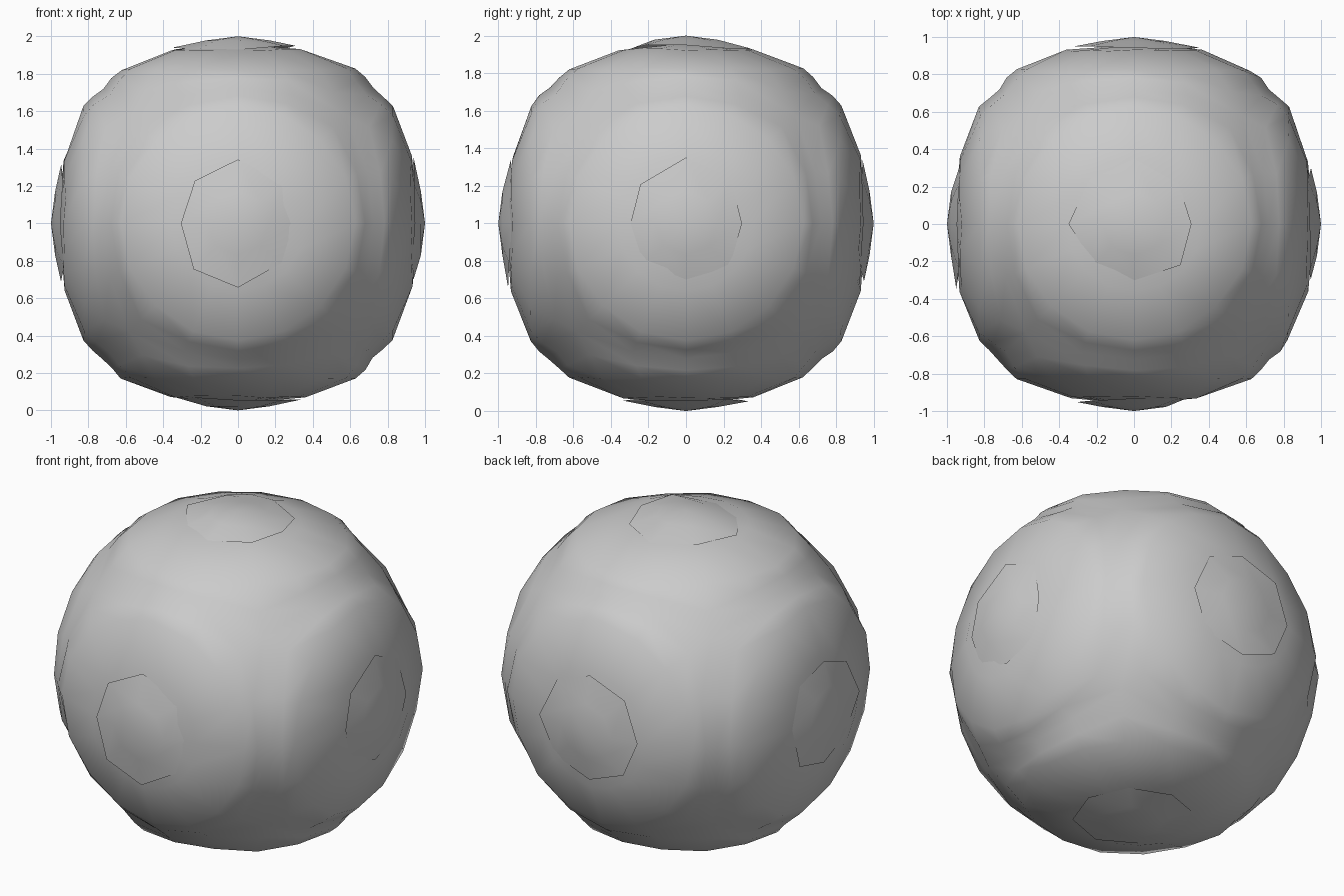
import bpy, bmesh, random
from math import sin, cos, pi
from mathutils import Vector, Matrix

random.seed(4)
cube = bpy.data.objects.get("Cube")
if cube:
    bpy.data.objects.remove(cube)

grey = bpy.data.materials.new("plain grey")
grey.use_nodes = True
colour = (0.6, 0.6, 0.6, 1)
grey.diffuse_color = colour
grey.node_tree.nodes["Principled BSDF"].inputs["Base Color"].default_value = colour

SIDES = 16
CENTRE = Vector((0, 0, 1))
# Rotations that carry the upward side to each of the six sides
TURNS = {
    "top": Matrix.Identity(3),
    "bottom": Matrix.Rotation(pi, 3, 'X'),
    "front": Matrix.Rotation(pi / 2, 3, 'X'),
    "back": Matrix.Rotation(-pi / 2, 3, 'X'),
    "left": Matrix.Rotation(pi / 2, 3, 'Y'),
    "right": Matrix.Rotation(-pi / 2, 3, 'Y'),
}


def ring(radius, height, count):
    return [Vector((radius * cos(2 * pi * i / count),
                    radius * sin(2 * pi * i / count), height)) for i in range(count)]


def add_dish(bm, tip, rings, turn):
    """Fan from a tip, then bands of quads between successive rings."""
    centre = bm.verts.new(turn @ Vector((0, 0, tip)))
    loops = [[bm.verts.new(turn @ p) for p in r] for r in rings]
    n = len(loops[0])
    for i in range(n):
        j = (i + 1) % n
        bm.faces.new((centre, loops[0][i], loops[0][j]))
        for a, b in zip(loops, loops[1:]):
            bm.faces.new((a[i], b[i], b[j], a[j]))


def make_object(name, bm, angle):
    mesh = bpy.data.meshes.new(name)
    bm.to_mesh(mesh)
    bm.free()
    ob = bpy.data.objects.new(name, mesh)
    bpy.context.collection.objects.link(ob)
    ob.location = CENTRE
    mesh.materials.append(grey)
    bpy.ops.object.select_all(action='DESELECT')
    ob.select_set(True)
    bpy.context.view_layer.objects.active = ob
    bpy.ops.object.shade_smooth_by_angle(angle=angle)


def border_ring():
    """Outline where one side meets its neighbours: square, bulged to a ball."""
    points = []
    for p in ring(1, 0, SIDES):
        reach = max(abs(p.x), abs(p.y))
        d = Vector((p.x / reach, p.y / reach, 1))
        corner = min(abs(d.x), abs(d.y))
        points.append(d.normalized() * (1.023 - 0.018 * corner))
    return points


# Rounded body: six shallow domes joined by flat webs
border = border_ring()
shoulder = ring(0.625, 0.825, SIDES)
web = [(a + b) / 2 * 1.006 for a, b in zip(shoulder, border)]
body = bmesh.new()
for turn in TURNS.values():
    add_dish(body, 0.965, [ring(0.36, 0.928, SIDES), shoulder, web, border], turn)
bmesh.ops.remove_doubles(body, verts=body.verts, dist=0.001)
for v in body.verts:
    v.co *= random.uniform(0.992, 1.006)
bmesh.ops.recalc_face_normals(body, faces=body.faces)
make_object("body", body, pi / 4)

# Thin dented plate on the middle of each side, with an uneven rim
for side, turn in TURNS.items():
    rim = ring(0.32, 0.938, 8)
    for p in rim:
        p.x *= random.uniform(0.92, 1.1)
        p.y *= random.uniform(0.92, 1.1)
        p.z += random.uniform(-0.012, 0.014)
    plate = bmesh.new()
    add_dish(plate, 1.0, [ring(0.17, 0.978, 8), rim], turn)
    make_object(side + "_plate", plate, pi / 4)
